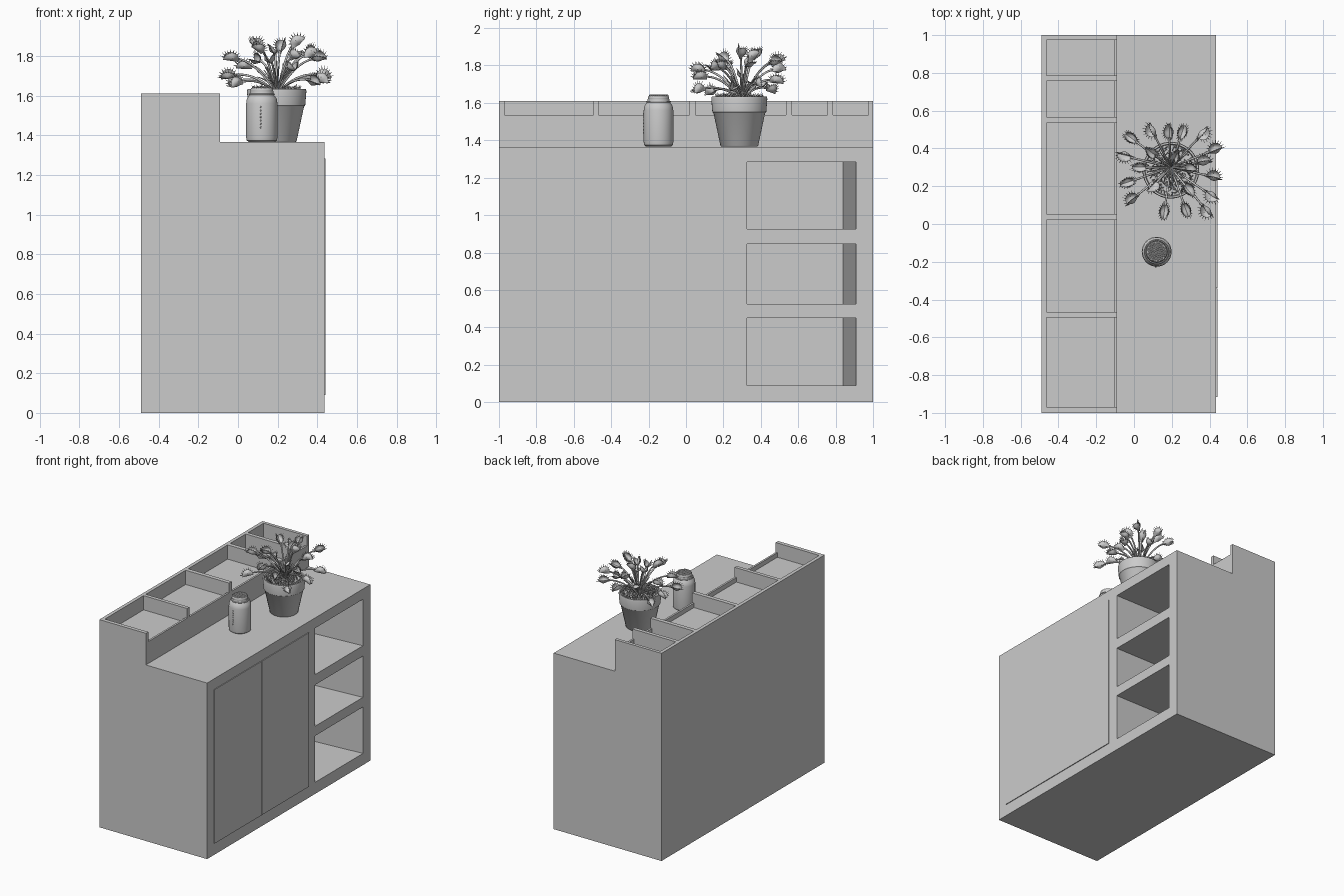
import bpy, bmesh, math, random
from mathutils import Vector, Matrix

if "Cube" in bpy.data.objects:
    bpy.data.objects.remove(bpy.data.objects["Cube"])

random.seed(4)


def finish(bm, name, smooth=False):
    bmesh.ops.recalc_face_normals(bm, faces=bm.faces)
    me = bpy.data.meshes.new(name)
    bm.to_mesh(me)
    bm.free()
    ob = bpy.data.objects.new(name, me)
    bpy.context.collection.objects.link(ob)
    if smooth:
        bpy.ops.object.select_all(action='DESELECT')
        ob.select_set(True)
        bpy.context.view_layer.objects.active = ob
        bpy.ops.object.shade_smooth_by_angle(angle=math.radians(40))
    return ob


def prism(bm, pts, shift):
    """Extrude a closed 3D outline along a vector."""
    face = bm.faces.new([bm.verts.new(p) for p in pts])
    ret = bmesh.ops.extrude_face_region(bm, geom=[face])
    bmesh.ops.translate(bm, vec=shift, verts=[v for v in ret['geom'] if isinstance(v, bmesh.types.BMVert)])
    return bm


def box(name, lo, hi):
    bm = bmesh.new()
    prism(bm, [(lo[0], lo[1], lo[2]), (hi[0], lo[1], lo[2]), (hi[0], hi[1], lo[2]), (lo[0], hi[1], lo[2])],
          (0, 0, hi[2] - lo[2]))
    return finish(bm, name)


def lathe(name, profile, x, y, steps=40):
    bm = bmesh.new()
    vs = [bm.verts.new((r, 0, z)) for r, z in profile]
    es = [bm.edges.new(p) for p in zip(vs, vs[1:])]
    bmesh.ops.spin(bm, geom=vs + es, cent=(0, 0, 0), axis=(0, 0, 1), angle=2 * math.pi, steps=steps)
    bmesh.ops.remove_doubles(bm, verts=bm.verts, dist=1e-4)
    bmesh.ops.translate(bm, vec=(x, y, 0), verts=bm.verts)
    return finish(bm, name, True)


# Cabinet body: stepped side profile run along y
bm = bmesh.new()
side = [(-.49, 0), (.435, 0), (.435, 1.365), (-.09, 1.365), (-.09, 1.61), (-.49, 1.61)]
prism(bm, [(x, -1, z) for x, z in side], (0, 2, 0))
cabinet = finish(bm, "cabinet_body")

# Cutter: top bins with a low front lip, and shelf bays with one slanted wall
bm = bmesh.new()
bin_side = [(-.463, 1.5), (-.105, 1.5), (-.105, 1.535), (-.05, 1.535), (-.05, 1.7), (-.463, 1.7)]
for y0, y1 in [(-.97, -.495), (-.467, .02), (.052, .534), (.566, .756), (.785, .975)]:
    prism(bm, [(x, y0, z) for x, z in bin_side], (0, y1 - y0, 0))
for z0, z1 in [(.09, .45), (.525, .845), (.925, 1.285)]:
    prism(bm, [(.435, .325, z0), (.5, .325, z0), (.5, .91, z0), (.435, .91, z0),
               (-.44, .84, z0), (-.44, .325, z0)], (0, 0, z1 - z0))
cutter = finish(bm, "cutter")
cutter.hide_render = True
mod = cabinet.modifiers.new("cut", 'BOOLEAN')
mod.operation, mod.solver, mod.object = 'DIFFERENCE', 'EXACT', cutter
bpy.context.view_layer.objects.active = cabinet
bpy.ops.object.modifier_apply(modifier=mod.name)
bpy.data.objects.remove(cutter)

# Doors standing slightly proud of the front
box("door_left", (.425, -.915, .09), (.441, -.342, 1.283))
box("door_right", (.425, -.338, .09), (.441, .24, 1.283))

# Jar, its lid and neck cord
JX, JY = .12, -.147
lathe("jar", [(0, 1.366), (.066, 1.366), (.076, 1.374), (.079, 1.39), (.079, 1.56), (.075, 1.585), (.062, 1.602),
              (.058, 1.608), (.058, 1.622), (.052, 1.622), (.052, 1.6), (0, 1.6)], JX, JY)
lathe("jar_lid", [(0, 1.615), (.054, 1.615), (.057, 1.62), (.057, 1.632), (.053, 1.638), (0, 1.64)], JX, JY)
bm = bmesh.new()
for i in range(70):
    r, a = .05 * math.sqrt((i + .5) / 70), i * 2.39996
    bmesh.ops.create_icosphere(bm, subdivisions=1, radius=.006,
                               matrix=Matrix.Translation((JX + r * math.cos(a), JY + r * math.sin(a), 1.639)))
finish(bm, "lid_beads", True)
bpy.ops.mesh.primitive_torus_add(location=(JX, JY, 1.606), major_radius=.062, minor_radius=.004,
                                 major_segments=32, minor_segments=8)
bpy.context.object.name = "neck_cord"
bm = bmesh.new()
for i in range(7):
    bmesh.ops.create_icosphere(bm, subdivisions=1, radius=.005,
                               matrix=Matrix.Translation((JX - .005, JY - .079, 1.44 + .017 * i)))
finish(bm, "cord_knots", True)

# Flower pot with soil
PX, PY = .195, .285
lathe("flower_pot", [(0, 1.366), (.095, 1.366), (.101, 1.372), (.138, 1.545), (.144, 1.55), (.15, 1.622), (.147, 1.634),
                     (.138, 1.634), (.134, 1.615), (0, 1.622)], PX, PY, 48)

# Moss blades on the soil
bm = bmesh.new()
for i in range(320):
    r, a = .128 * math.sqrt(random.random()), random.uniform(0, 6.283)
    h = random.uniform(.02, .045)
    tilt = Matrix.Rotation(random.uniform(-.6, .6), 4, 'X') @ Matrix.Rotation(random.uniform(-.6, .6), 4, 'Y')
    bmesh.ops.create_cone(bm, segments=3, radius1=.0035, radius2=0, depth=h, matrix=Matrix.Translation(
        (PX + r * math.cos(a), PY + r * math.sin(a), 1.62 + h * .45)) @ tilt)
finish(bm, "moss")

# Trap positions: outer ring, then inner heads
HEADS = [(-.05, .36, 1.70), (-.015, .455, 1.67), (.095, .495, 1.78), (.185, .49, 1.83), (.255, .485, 1.72),
         (.365, .48, 1.82), (.43, .395, 1.70), (.42, .25, 1.68), (.41, .15, 1.79), (.385, .07, 1.67),
         (.275, .075, 1.74), (.16, .065, 1.78), (-.01, .13, 1.66), (-.035, .22, 1.79), (.09, .38, 1.86),
         (.22, .36, 1.85), (.3, .29, 1.87), (.1, .2, 1.84), (.29, .18, 1.80), (.37, .33, 1.81), (.03, .3, 1.75)]
R = .04


def trap(bm, c, d, n):
    """Two domed half-disc lobes hinged along d and opening towards n, fringed with teeth."""
    s = d.cross(n)
    for sgn in (-1, 1):
        w = n * math.cos(.5) + s * sgn * math.sin(.5)
        out = (s * sgn * math.cos(.5) - n * math.sin(.5))

        def pt(i, j, t=0):
            a, r = math.pi * i / 10, R * j / 4
            return (c + d * (r * math.cos(a)) + w * (r * math.sin(a) * 1.2)
                    + out * (.016 * math.sin(math.pi * j / 4) * math.sin(a) + t))
        for t in (0, -.003):
            g = [[bm.verts.new(pt(i, j, t)) for j in range(5)] for i in range(11)]
            for i in range(10):
                for j in range(4):
                    bm.faces.new((g[i][j], g[i + 1][j], g[i + 1][j + 1], g[i][j + 1]))
        for i in range(1, 10):
            p = pt(i, 4)
            ray = (p - c).normalized()
            m = Matrix.Translation(p + ray * .008) @ ray.to_track_quat('Z', 'Y').to_matrix().to_4x4()
            bmesh.ops.create_cone(bm, segments=4, radius1=.0025, radius2=.0003, depth=.018, matrix=m)


cu = bpy.data.curves.new("stalks", 'CURVE')
cu.dimensions, cu.bevel_depth, cu.bevel_resolution, cu.resolution_u = '3D', .0065, 2, 8


def stalk(points, radii):
    sp = cu.splines.new('NURBS')
    sp.points.add(len(points) - 1)
    sp.order_u, sp.use_endpoint_u = 3, True
    for p, q, r in zip(sp.points, points, radii):
        p.co, p.radius = (*q, 1), r


root = Vector((PX, PY + .015, 1.62))
bm = bmesh.new()
for h in HEADS:
    h = Vector(h)
    flat = Vector((h.x - root.x, h.y - root.y, 0))
    bend = root + flat * .45 + Vector((0, 0, (h.z - root.z) * .6 + .05))
    d = (h - bend).normalized()
    stalk([root + flat * .04, bend, h - d * R * .8], [.7, 1, .8])
    n = (Vector((0, 0, 1)) - d * d.z).normalized()
    n = Matrix.Rotation(random.uniform(-.9, .9), 3, d) @ n
    trap(bm, h - n * .015, d, n)
bmesh.ops.remove_doubles(bm, verts=bm.verts, dist=1e-5)
finish(bm, "trap_leaves", True)

# Short young shoots in the middle
for i in range(22):
    a, r = i * 2.4, random.uniform(.04, .11)
    v = Vector((math.cos(a), math.sin(a), 0))
    stalk([root, root + v * r * .4 + Vector((0, 0, .06)), root + v * r + Vector((0, 0, random.uniform(.05, .13)))],
          [.7, .7, .3])
bpy.context.collection.objects.link(bpy.data.objects.new("stalks", cu))
